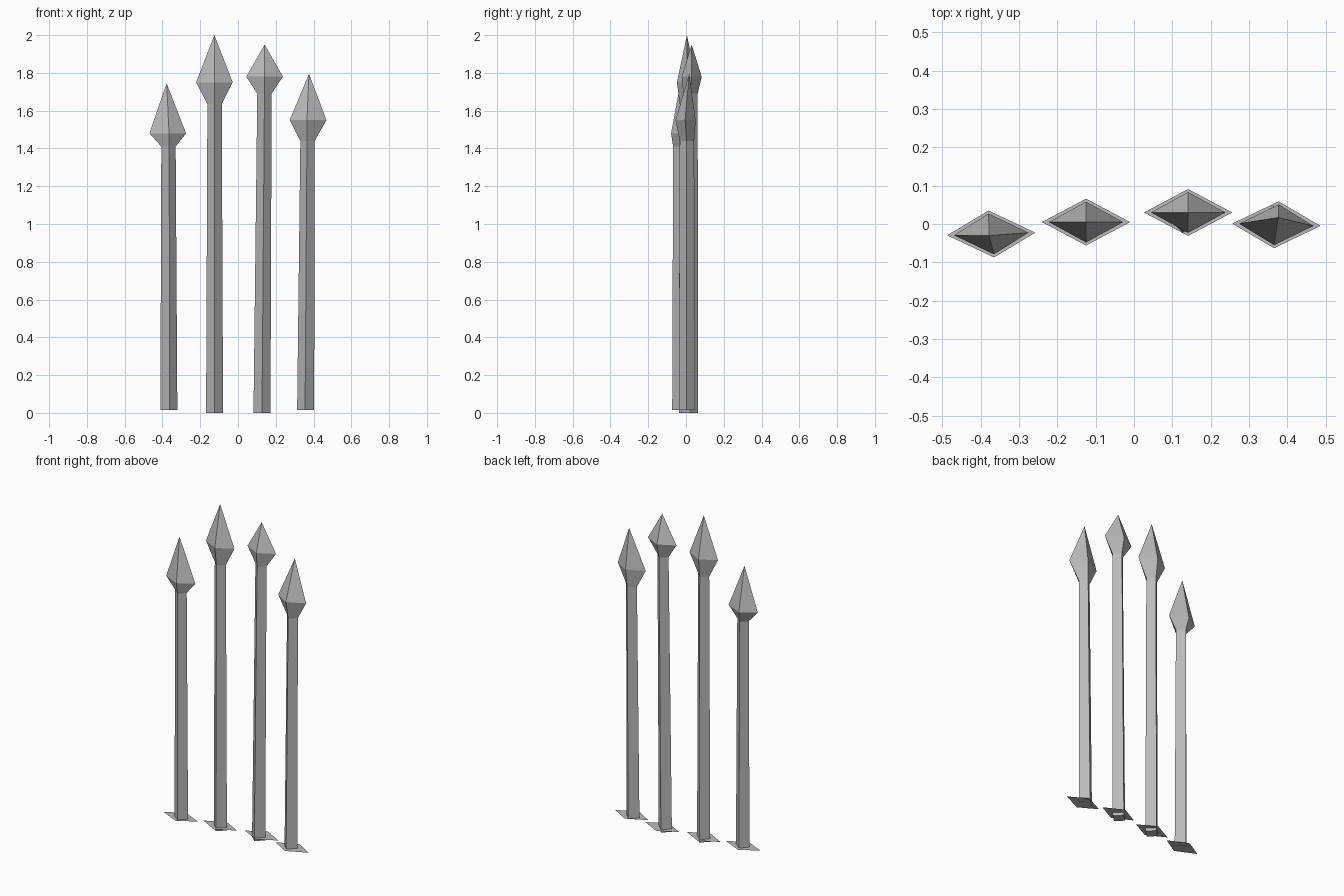
import bpy
import bmesh

cube = bpy.data.objects.get("Cube")
if cube:
    bpy.data.objects.remove(cube, do_unlink=True)

grey = bpy.data.materials.new("stone_grey")
grey.use_nodes = True
colour = (0.5, 0.5, 0.5, 1)
grey.diffuse_color = colour
grey.node_tree.nodes["Principled BSDF"].inputs["Base Color"].default_value = colour


def diamond(bm, centre, rx, ry, skew=0.0):
    """Four corners: left, front, right, back; skew turns the diamond slightly."""
    x, y, z = centre
    corners = [(-rx, -skew / 2), (skew, -ry), (rx, skew / 2), (-skew, ry)]
    return [bm.verts.new((x + dx, y + dy, z)) for dx, dy in corners]


def bridge(bm, low, high):
    for i in range(4):
        j = (i + 1) % 4
        bm.faces.new((low[i], low[j], high[j], high[i]))


def finish(bm, name):
    bmesh.ops.recalc_face_normals(bm, faces=bm.faces)
    mesh = bpy.data.meshes.new(name)
    bm.to_mesh(mesh)
    bm.free()
    mesh.materials.append(grey)
    bpy.context.collection.objects.link(bpy.data.objects.new(name, mesh))


def spike(name, foot, neck, shoulder, tip, skew):
    # Tapered shaft flowing into a faceted point
    bm = bmesh.new()
    rings = [diamond(bm, foot, 0.045, 0.043, skew / 2),
             diamond(bm, neck, 0.038, 0.038, skew / 2),
             diamond(bm, shoulder, 0.097, 0.053, skew)]
    bm.faces.new(rings[0][::-1])
    for low, high in zip(rings, rings[1:]):
        bridge(bm, low, high)
    apex = bm.verts.new(tip)
    top = rings[-1]
    for i in range(4):
        bm.faces.new((top[i], top[(i + 1) % 4], apex))
    finish(bm, name + "_spike")

    # Flat diamond footing
    bm = bmesh.new()
    x, y, _ = shoulder
    bm.faces.new(diamond(bm, (x, y, 0.018), 0.115, 0.061, skew))
    finish(bm, name + "_footing")


spike("outer_right", (-0.366, -0.03, 0.015), (-0.368, -0.03, 1.41),
      (-0.372, -0.026, 1.48), (-0.378, -0.03, 1.745), 0.007)
spike("inner_right", (-0.124, 0.005, 0.0), (-0.124, 0.005, 1.635),
      (-0.125, 0.005, 1.75), (-0.125, 0.005, 2.0), 0.0)
spike("inner_left", (0.127, 0.02, 0.0), (0.14, 0.024, 1.69),
      (0.141, 0.03, 1.78), (0.141, 0.03, 1.95), 0.0)
spike("outer_left", (0.358, 0.005, 0.015), (0.368, 0.005, 1.44),
      (0.371, -0.002, 1.55), (0.376, 0.017, 1.795), -0.006)
